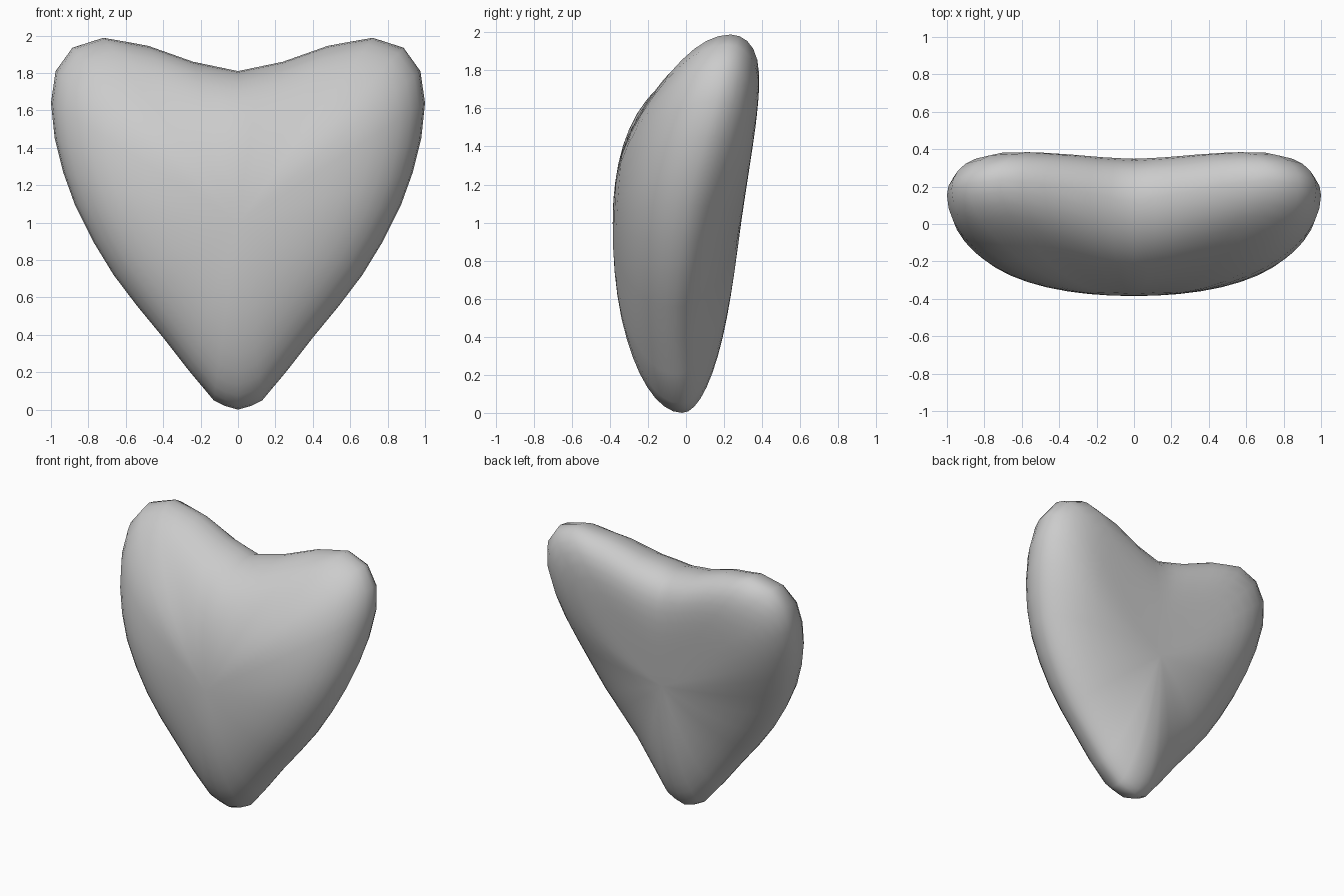
import bpy, bmesh, math

if "Cube" in bpy.data.objects:
    bpy.data.objects.remove(bpy.data.objects["Cube"])

# Right half of the rim, notch to tip: x, z, y of the rim, fullness of the front
HALF = [
    (0.00, 1.81, 0.12, 2.4), (0.12, 1.835, 0.14, 2.2), (0.24, 1.86, 0.165, 1.95),
    (0.48, 1.945, 0.21, 1.5), (0.60, 1.967, 0.225, 1.32), (0.72, 1.988, 0.235, 1.25),
    (0.885, 1.935, 0.215, 1.4), (0.975, 1.81, 0.19, 1.75), (1.00, 1.64, 0.155, 2.0),
    (0.98, 1.45, 0.10, 2.2), (0.935, 1.27, 0.05, 2.4), (0.87, 1.09, 0.005, 2.5),
    (0.775, 0.90, -0.025, 2.5), (0.665, 0.72, -0.045, 2.5), (0.54, 0.555, -0.06, 2.4),
    (0.40, 0.385, -0.06, 2.3), (0.26, 0.205, -0.05, 2.2), (0.13, 0.05, -0.03, 2.0),
    (0.07, 0.02, -0.02, 2.0), (0.00, 0.0, -0.02, 2.0)]
RIM = HALF + [(-x, z, y, p) for x, z, y, p in HALF[-2:0:-1]]
CENTRE_Z, FRONT_Y, RINGS = 1.0, -0.385, 12


def back_plane(x, z):
    return 0.155 + 0.135 * z + 0.025 * min(x * x, 0.5) * z


def ring_point(rim, r, front):
    x0, z0, y0, p = rim
    x, z = x0 * r, CENTRE_Z + (z0 - CENTRE_Z) * r
    if front:
        # Even out the dome towards the middle
        target, p = FRONT_Y, 2.2 + (p - 2.2) * r * r * (3 - 2 * r)
    else:
        # Rounded flanks low down, squarer at the lobes and the tip
        target = back_plane(x, z)
        p = 2.1 + 3.4 * min(1.0, max(0.0, (z0 - 1.0) / 0.8)) + 1.9 * max(0.0, 1 - z0 / 0.3)
    return (x, y0 + (target - y0) * math.sqrt(max(0.0, 1 - r ** p)), z)


bm = bmesh.new()
n = len(RIM)
rim_ring = [bm.verts.new(ring_point(p, 1.0, True)) for p in RIM]

# Domed front and flatter back, both running from the shared rim to a centre point
for front in (True, False):
    previous = rim_ring
    for i in range(RINGS - 1, 0, -1):
        r = math.sin(i / RINGS * math.pi / 2)
        ring = [bm.verts.new(ring_point(p, r, front)) for p in RIM]
        for j in range(n):
            k = (j + 1) % n
            bm.faces.new((previous[j], previous[k], ring[k], ring[j]))
        previous = ring
    y = FRONT_Y if front else back_plane(0, CENTRE_Z)
    centre = bm.verts.new((0, y, CENTRE_Z))
    for j in range(n):
        bm.faces.new((previous[j], previous[(j + 1) % n], centre))

bmesh.ops.recalc_face_normals(bm, faces=bm.faces[:])
mesh = bpy.data.meshes.new("heart_body")
bm.to_mesh(mesh)
bm.free()
mesh.polygons.foreach_set("use_smooth", [True] * len(mesh.polygons))
body = bpy.data.objects.new("heart_body", mesh)
bpy.context.collection.objects.link(body)
